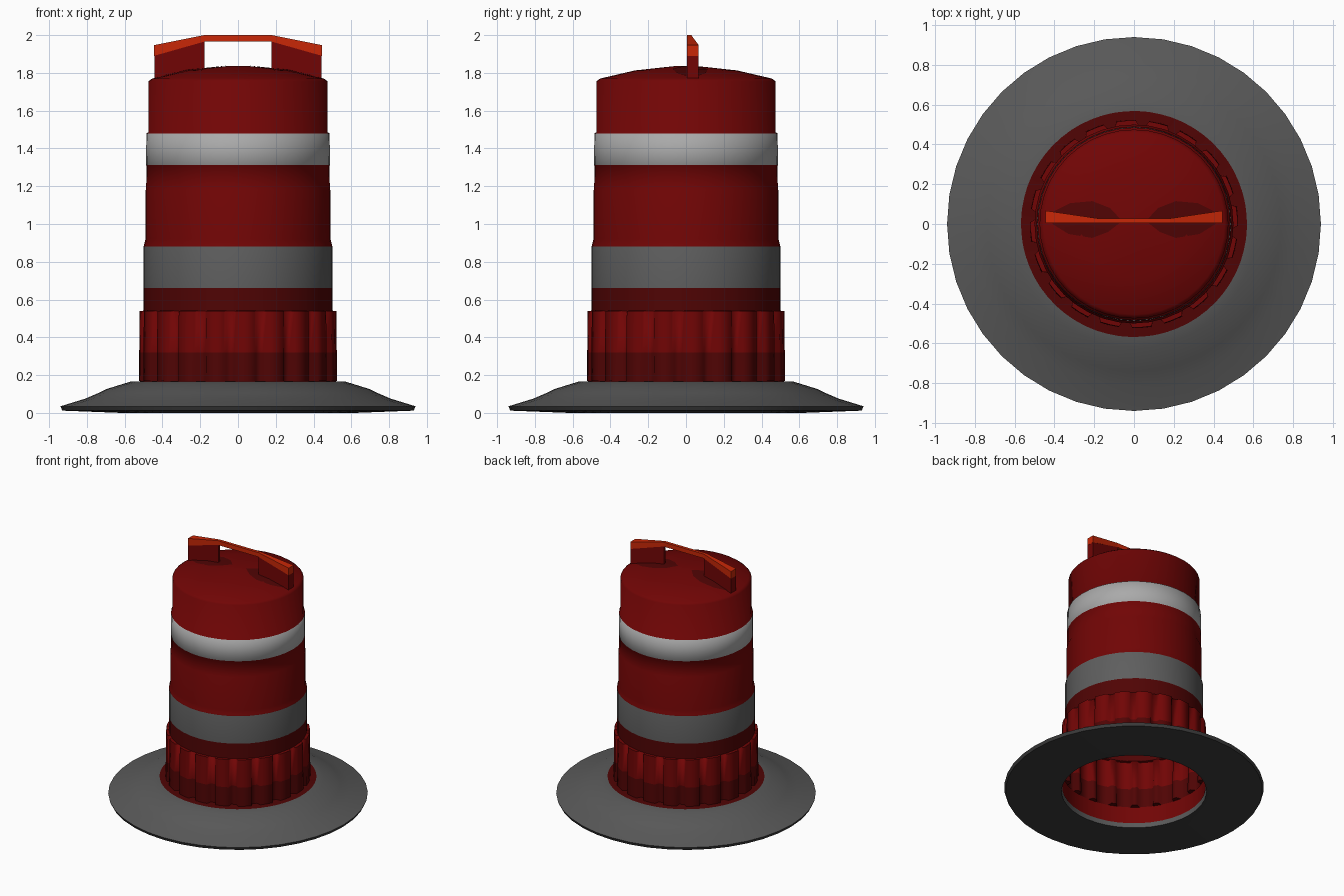
import bpy
import bmesh
from math import sin, cos, radians, pi, hypot

if "Cube" in bpy.data.objects:
    bpy.data.objects.remove(bpy.data.objects["Cube"])


def material(name, r, g, b):
    m = bpy.data.materials.new(name)
    m.use_nodes = True
    m.diffuse_color = (r, g, b, 1)
    node = next(n for n in m.node_tree.nodes if n.type == "BSDF_PRINCIPLED")
    node.inputs["Base Color"].default_value = (r, g, b, 1)
    node.inputs["Roughness"].default_value = 0.7
    return m


RED = material("red plastic", 0.165, 0.0015, 0.0015)
DARK = material("dark red plastic", 0.08, 0.0012, 0.0012)
ORANGE = material("orange grip", 0.58, 0.02, 0.002)
WHITE = material("pale stripe", 0.4, 0.4, 0.4)
GREY = material("grey stripe", 0.112, 0.112, 0.112)
RUBBER = material("grey rubber", 0.1, 0.1, 0.1)
BLACK = material("black rubber", 0.045, 0.045, 0.045)


def finish(name, bm, mats, angle=35):
    mesh = bpy.data.meshes.new(name)
    bm.to_mesh(mesh)
    bm.free()
    for m in mats:
        mesh.materials.append(m)
    ob = bpy.data.objects.new(name, mesh)
    bpy.context.collection.objects.link(ob)
    bpy.ops.object.select_all(action="DESELECT")
    ob.select_set(True)
    bpy.context.view_layer.objects.active = ob
    if angle:
        bpy.ops.object.shade_smooth_by_angle(angle=radians(angle))


def skin(rings, closed=False):
    """Join rings of points, each running anticlockwise, from bottom to top."""
    bm = bmesh.new()
    rows = [[bm.verts.new(p) for p in ring] for ring in rings]
    pairs = list(zip(rows, rows[1:]))
    if closed:
        pairs.append((rows[-1], rows[0]))
    for low, high in pairs:
        n = len(low)
        for j in range(n):
            k = (j + 1) % n
            bm.faces.new((low[j], low[k], high[k], high[j]))
    return bm, rows


def circle(r, z, n=40):
    return [(r * cos(2 * pi * j / n), r * sin(2 * pi * j / n), z) for j in range(n)]


def paint(bm, rule):
    for f in bm.faces:
        f.material_index = rule(f.calc_center_median())


# Weighted rubber base, open in the middle, black on its rim and underside
base_profile = [(0.525, 0), (0.62, 0), (0.93, 0.012), (0.94, 0.035), (0.81, 0.075),
                (0.74, 0.105), (0.70, 0.125), (0.62, 0.15), (0.57, 0.165), (0.525, 0.165)]
bm, rows = skin([circle(r, z) for r, z in base_profile], closed=True)
paint(bm, lambda c: 1 if c.z < 0.03 else 0)
finish("rubber_base", bm, [RUBBER, BLACK])

# Red collar lining the hole of the base
bm, rows = skin([circle(0.52, 0.035), circle(0.52, 0.168)])
finish("inner_collar", bm, [RED])

# Drum body with stepped walls, two stripes and a low domed lid
DOME = [(0.475, 1.755), (0.455, 1.77), (0.27, 1.813), (0.05, 1.837)]
body_profile = [(0.50, 0.54), (0.50, 0.66), (0.50, 0.88), (0.497, 0.89), (0.49, 0.92),
                (0.49, 1.175), (0.486, 1.185), (0.485, 1.31), (0.487, 1.312),
                (0.485, 1.48), (0.475, 1.485)] + DOME
bm, rows = skin([circle(r, z) for r, z in body_profile])
bm.faces.new(rows[-1])


def body_colour(c):
    if c.z < 0.66:
        return 1
    if c.z < 0.88:
        return 2
    return 3 if 1.311 < c.z < 1.481 else 0


paint(bm, body_colour)
finish("drum_body", bm, [RED, DARK, GREY, WHITE], angle=70)

# Ribbed skirt: raised panels with soft grooves between them, on a dark flange
RIBS = 20


def ribbed(ridge, groove, z):
    ring = []
    for i in range(RIBS):
        start = i * 360 / RIBS - 1
        for offset, r in ((0, ridge), (5.3, ridge), (10.6, ridge), (12.2, groove), (16.4, groove)):
            a = radians(start + offset - 90)
            ring.append((r * cos(a), r * sin(a), z))
    return ring


bm, rows = skin([ribbed(0.568, 0.568, 0.168), ribbed(0.524, 0.488, 0.17),
                 ribbed(0.523, 0.492, 0.32), ribbed(0.521, 0.498, 0.54),
                 ribbed(0.498, 0.496, 0.541)])
paint(bm, lambda c: 1 if c.z < 0.32 else 0)
finish("ribbed_skirt", bm, [RED, DARK], angle=75)


# Carrying handle: rectangular sections (x, back y, bottom z, top z) joined along x
def rail(name, stations, mat):
    front = 0.004
    rings = [[(x, front, lo), (x, front, hi), (x, back, hi), (x, back, lo)]
             for x, back, lo, hi in stations]
    bm, rows = skin(rings)
    bm.faces.new(rows[0])
    bm.faces.new(rows[-1])
    bmesh.ops.recalc_face_normals(bm, faces=bm.faces[:])
    finish(name, bm, [mat], angle=0)


rail("handle_grip", [(-0.445, 0.067, 1.89, 1.947), (-0.18, 0.028, 1.965, 2.0),
                     (0.18, 0.028, 1.965, 2.0), (0.445, 0.067, 1.89, 1.947)], ORANGE)


def lid_height(x, y):
    r = hypot(x, y)
    for (r0, z0), (r1, z1) in zip(DOME, DOME[1:]):
        if r >= r1:
            return z0 + (z1 - z0) * (r0 - r) / (r0 - r1)
    return DOME[-1][1]


# Handle legs and the dark moulded pads around their feet, on both sides
pad_outline = [(0.06, 0.015), (0.13, -0.04), (0.21, -0.07), (0.33, -0.05), (0.41, 0.0),
               (0.41, 0.06), (0.32, 0.105), (0.21, 0.115), (0.12, 0.08)]
for side, s in (("left", 1), ("right", -1)):
    rail(side + "_handle_leg", [(s * 0.177, 0.028, 1.80, 1.966),
                                (s * 0.443, 0.066, 1.765, 1.891)], RED)
    rings = []
    for t in (1.0, 0.8, 0.6, 0.4, 0.2):
        flat = [(s * (0.25 + (x - 0.25) * t), 0.02 + (y - 0.02) * t) for x, y in pad_outline]
        rings.append([(x, y, lid_height(x, y) + 0.003) for x, y in flat])
    bm, rows = skin(rings)
    bm.faces.new(rows[-1])
    if s < 0:
        bmesh.ops.reverse_faces(bm, faces=bm.faces[:])
    finish(side + "_handle_pad", bm, [DARK])
